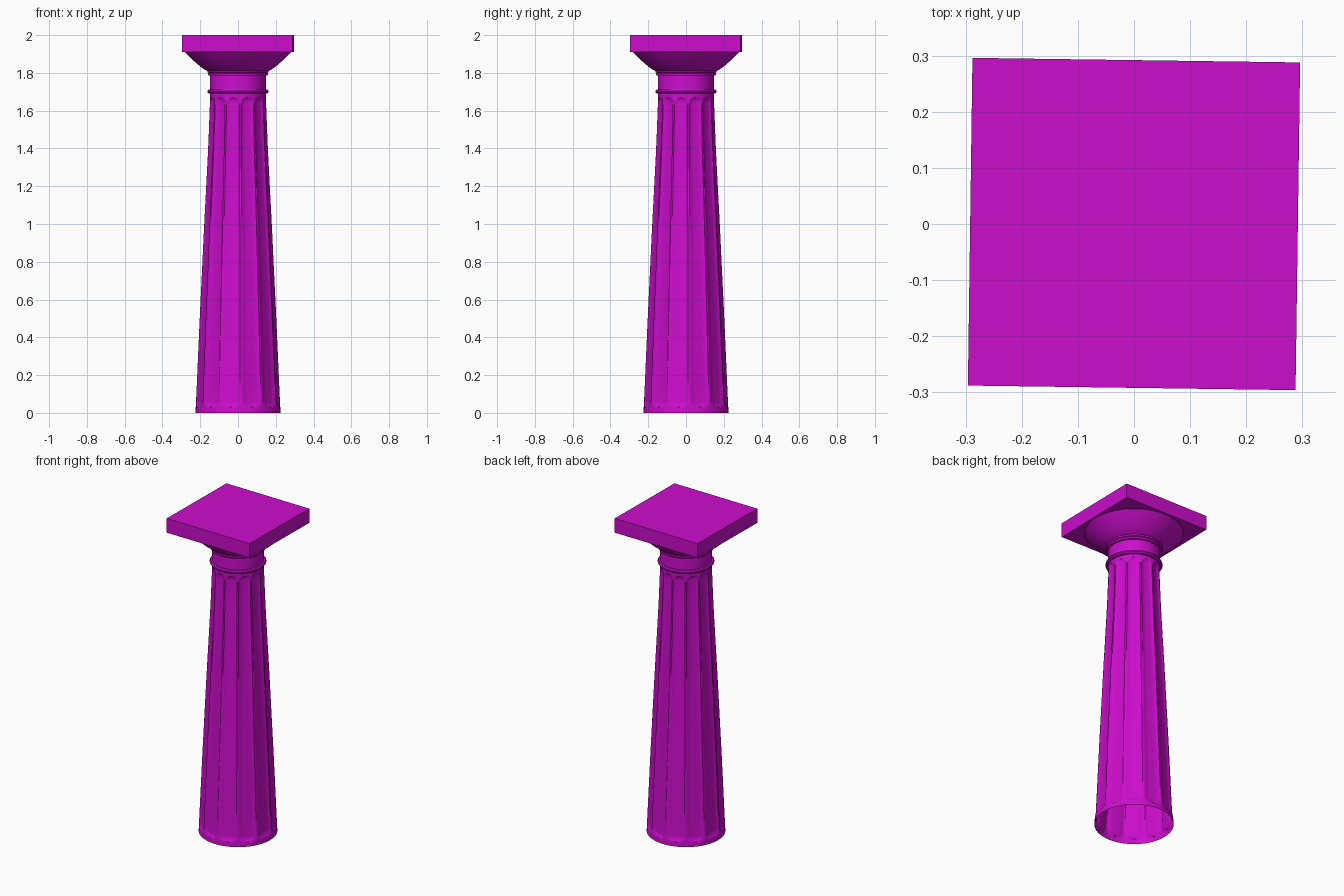
import bpy, bmesh, math

if "Cube" in bpy.data.objects:
    bpy.data.objects.remove(bpy.data.objects["Cube"])

FLUTES = 12
SEG = 120
PHASE = math.radians(-10)      # flute centre offset from the front


def finish(name, bm, angle=35):
    me = bpy.data.meshes.new(name)
    bm.to_mesh(me)
    bm.free()
    ob = bpy.data.objects.new(name, me)
    bpy.context.collection.objects.link(ob)
    me.materials.append(mat)
    bpy.ops.object.select_all(action='DESELECT')
    ob.select_set(True)
    bpy.context.view_layer.objects.active = ob
    bpy.ops.object.shade_smooth_by_angle(angle=math.radians(angle))
    return ob


def skin(name, heights, radius):
    """Stack of rings; radius(i, a) gives the radius of ring i at angle a."""
    bm = bmesh.new()
    rings = []
    for i, z in enumerate(heights):
        ring = []
        for k in range(SEG):
            a = 2 * math.pi * k / SEG
            r = radius(i, a)
            ring.append(bm.verts.new((r * math.sin(a), -r * math.cos(a), z)))
        rings.append(ring)
    for lo, hi in zip(rings, rings[1:]):
        for k in range(SEG):
            n = (k + 1) % SEG
            bm.faces.new((lo[k], lo[n], hi[n], hi[k]))
    return finish(name, bm)


mat = bpy.data.materials.new("magenta")
mat.diffuse_color = (0.6, 0.004, 0.6, 1)
mat.use_nodes = True
mat.node_tree.nodes["Principled BSDF"].inputs["Base Color"].default_value = mat.diffuse_color

# Tapered shaft, open below, with round-ended shallow flutes
Z0, Z1, DEPTH, END = 0.03, 1.67, 0.012, 0.035
ends = [0, 0.01, 0.02, 0.03, 0.037, 0.045, 0.055, 0.065]
heights = (ends + [0.065 + 1.57 * i / 16 for i in range(1, 16)]
           + [1.635, 1.645, 1.655, 1.663, 1.67, 1.69])
taper = [(0, 0.225), (0.5, 0.203), (1.0, 0.179), (1.4, 0.158), (1.69, 0.147)]


def shaft_radius(i, a):
    z = heights[i]
    for (za, ra), (zb, rb) in zip(taper, taper[1:]):
        if z <= zb:
            break
    r = ra + (rb - ra) * (z - za) / (zb - za)
    step = 2 * math.pi / FLUTES
    u = ((a - PHASE + step / 2) % step - step / 2) / (step * 0.42)
    v = max(0, Z0 + END - z, z - (Z1 - END)) / END
    return r - DEPTH * math.sqrt(max(0, 1 - u * u - v * v))


skin("fluted_shaft", heights, shaft_radius)

# Neck rings and flared cushion below the slab
profile = [(0.147, 1.69), (0.157, 1.692), (0.162, 1.699), (0.162, 1.704),
           (0.157, 1.711), (0.149, 1.713), (0.148, 1.785), (0.157, 1.787),
           (0.159, 1.796), (0.154, 1.799), (0.161, 1.803), (0.163, 1.811),
           (0.184, 1.822), (0.212, 1.844), (0.24, 1.869), (0.264, 1.893),
           (0.28, 1.91)]
skin("neck_and_cushion", [p[1] for p in profile], lambda i, a: profile[i][0])

# Square top slab, turned very slightly
bm = bmesh.new()
bmesh.ops.create_cube(bm, size=1)
bmesh.ops.scale(bm, vec=(0.584, 0.584, 0.09), verts=bm.verts)
slab = finish("top_slab", bm)
slab.location.z = 1.955
slab.rotation_euler.z = math.radians(-0.8)
